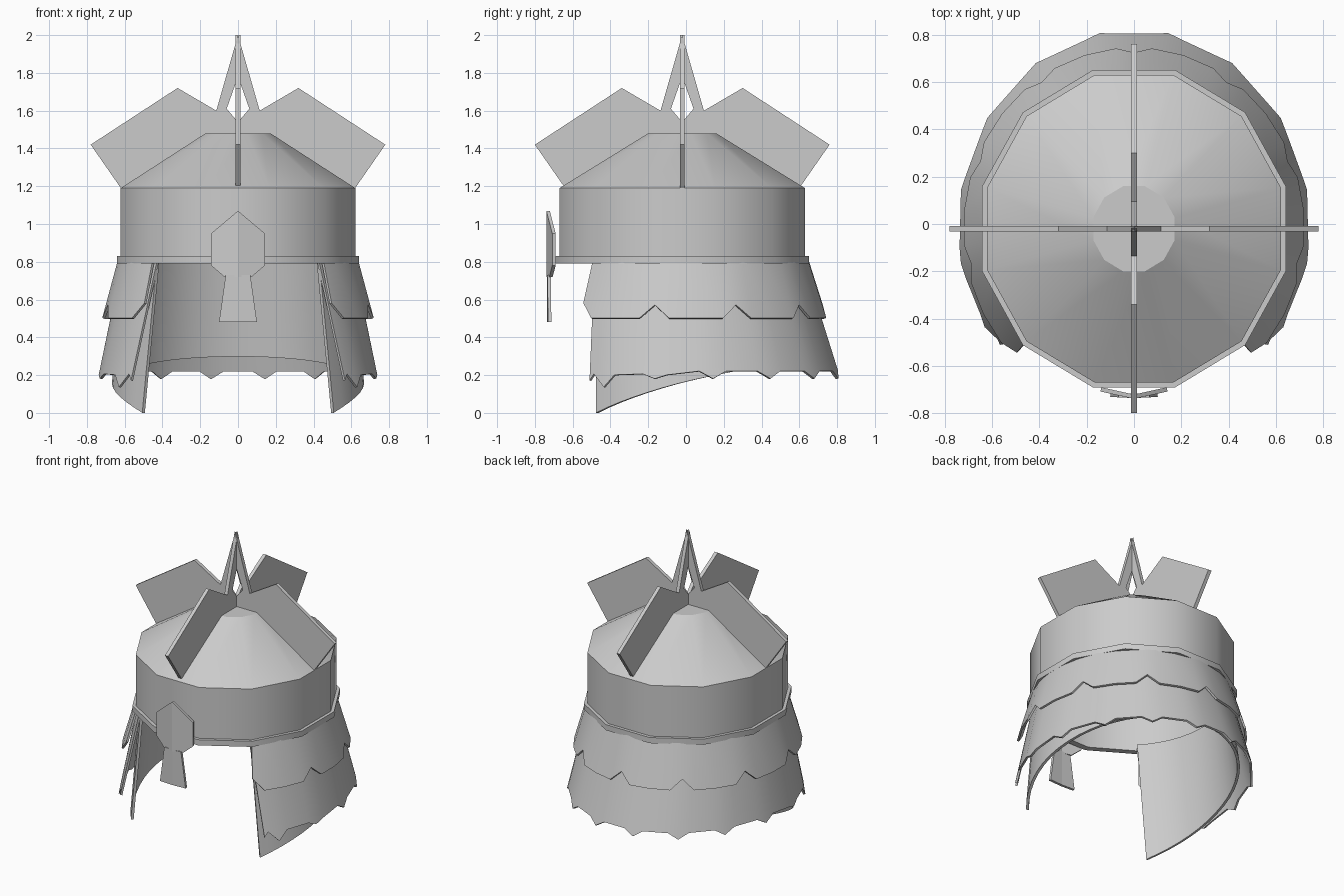
import bpy
import bmesh
from math import sin, cos, pi, radians

cube = bpy.data.objects.get("Cube")
if cube:
    bpy.data.objects.remove(cube, do_unlink=True)

CY = -0.02          # helmet axis in y
SIDE = 0.955        # helmet is slightly narrower than it is long

steel = bpy.data.materials.new("plain_grey_steel")
steel.use_nodes = True
GREY = (0.6, 0.6, 0.6, 1)
steel.diffuse_color = GREY
steel.node_tree.nodes["Principled BSDF"].inputs["Base Color"].default_value = GREY


def finish(name, bm, thickness=0, offset=0, angle=35):
    bmesh.ops.recalc_face_normals(bm, faces=bm.faces)
    mesh = bpy.data.meshes.new(name)
    bm.to_mesh(mesh)
    bm.free()
    mesh.materials.append(steel)
    obj = bpy.data.objects.new(name, mesh)
    bpy.context.collection.objects.link(obj)
    bpy.ops.object.select_all(action='DESELECT')
    obj.select_set(True)
    bpy.context.view_layer.objects.active = obj
    if thickness:
        mod = obj.modifiers.new("thickness", 'SOLIDIFY')
        mod.thickness = thickness
        mod.offset = offset
        bpy.ops.object.modifier_apply(modifier=mod.name)
    bpy.ops.object.shade_smooth_by_angle(angle=radians(angle))
    return obj


def lathe(name, profile, closed=True, cap=False, **kw):
    """Twelve-sided ring; profile holds (flat-side radius, z)."""
    bm = bmesh.new()
    rings = []
    for r, z in profile:
        r /= cos(pi / 12)
        angles = [(k + 0.5) * pi / 6 for k in range(12)]
        rings.append([bm.verts.new((SIDE * r * cos(a), CY + r * sin(a), z)) for a in angles])
    pairs = list(zip(rings, rings[1:]))
    if closed:
        pairs.append((rings[-1], rings[0]))
    for a, b in pairs:
        for k in range(12):
            n = (k + 1) % 12
            bm.faces.new((a[k], a[n], b[n], b[k]))
    if cap:
        bm.faces.new(rings[-1])
    return finish(name, bm, **kw)


def skirt(name, edge, z_top, top, z_low, low, front_low, twist, thickness=0.014):
    """Flared sheet open at the front; edge lists (angle, bottom z) from
    the front of the left side to the back, and is mirrored in x."""
    def point(a, z):
        t = (z_top - z) / (z_top - z_low)
        if a < 0:
            a *= 1 + twist * (1 - t)
        end = front_low if a < 0 else low[1]
        rx = top[0] + (low[0] - top[0]) * t
        ry = top[1] + (end - top[1]) * t
        a = radians(a)
        return rx * cos(a), CY + ry * sin(a), z

    cols = [(point(a, z_top), point(a, z)) for a, z in edge]
    mirrored = [tuple((-x, y, z) for x, y, z in c) for c in reversed(cols)]
    if abs(cols[-1][0][0]) < 1e-4:
        mirrored = mirrored[1:]
    bm = bmesh.new()
    verts = [[bm.verts.new(p) for p in c] for c in cols + mirrored]
    for (a, b), (c, d) in zip(verts, verts[1:]):
        bm.faces.new((a, b, d, c))
    return finish(name, bm, thickness=thickness, angle=40)


def bent_plate(name, half, y, bend, thickness):
    """Symmetric plate folded along x = 0; half runs from top to bottom."""
    bm = bmesh.new()
    mid = [bm.verts.new((0, y, z)) for x, z in half if x == 0]
    for s in (1, -1):
        side = [bm.verts.new((s * x, y + bend * x, z)) for x, z in half if x > 0]
        bm.faces.new([mid[0]] + side + [mid[1]])
    return finish(name, bm, thickness=thickness, angle=5)


# Bowl: rim, band and conical crown
lathe("rim", [(0.672, 0.79), (0.672, 0.83), (0.63, 0.83), (0.63, 0.79)])
lathe("band", [(0.65, 0.81), (0.65, 1.19), (0.63, 1.19), (0.63, 0.81)])
lathe("crown", [(0.65, 1.19), (0.18, 1.48)], closed=False, cap=True,
      thickness=0.02, offset=-1, angle=29)

# Crest: four upright fins meeting in a pierced spike
fin = [(0, 2), (0.115, 1.6), (0.32, 1.72), (0.78, 1.42), (0.62, 1.19),
       (0.17, 1.46), (0, 1.46), (0, 1.54), (0.06, 1.61), (0, 1.78)]
for k, side in enumerate(("left", "back", "right", "front")):
    a = k * pi / 2
    bm = bmesh.new()
    bm.faces.new([bm.verts.new((r * cos(a), CY + r * sin(a), z)) for r, z in fin])
    finish("crest_fin_" + side, bm, thickness=0.025)

# Upper neck guard: level hem with triangular notches
hem = [(-45, 0.58)]
for a in (-45, -11.25, 22.5, 56.25):
    hem += [(a + 6, 0.5), (a + 17, 0.5), (a + 27.75, 0.5), (a + 33.75, 0.57)]
skirt("upper_neck_guard", hem, 0.815, (0.63, 0.66), 0.5, (0.715, 0.76), 0.76, 0)

# Lower neck guard: level hem with hanging points
hem = [(-41, 0.17)]
for k in range(-2, 4):
    a = 22.5 * k + 11.25
    drop = 0.135 if k == -2 else 0.18
    hem += [(a - 5, 0.205 if k < 0 else 0.22), (a, drop), (a + 5, 0.2 if k < 0 else 0.22)]
skirt("lower_neck_guard", hem, 0.8, (0.61, 0.64), 0.2, (0.735, 0.83), 0.74, 0.12)

# Lining: smooth hem sweeping down to the cheeks
steps = 20
hem = []
for i in range(steps + 1):
    t = i / steps
    hem.append((-42 + 132 * t, 0.3 * (1 - (1 - t) ** 2)))
skirt("lining", hem, 0.82, (0.6, 0.63), 0, (0.673, 0.78), 0.673, 0.08, 0.018)

# Face: folded brow plate and nose guard
bent_plate("brow_plate", [(0, 1.07), (0.14, 0.95), (0.14, 0.78), (0.07, 0.72), (0, 0.72)],
           -0.73, 0.22, 0.018)
bent_plate("nose_guard", [(0, 0.73), (0.065, 0.73), (0.1, 0.48), (0, 0.48)],
           -0.727, 0.05, 0.018)
